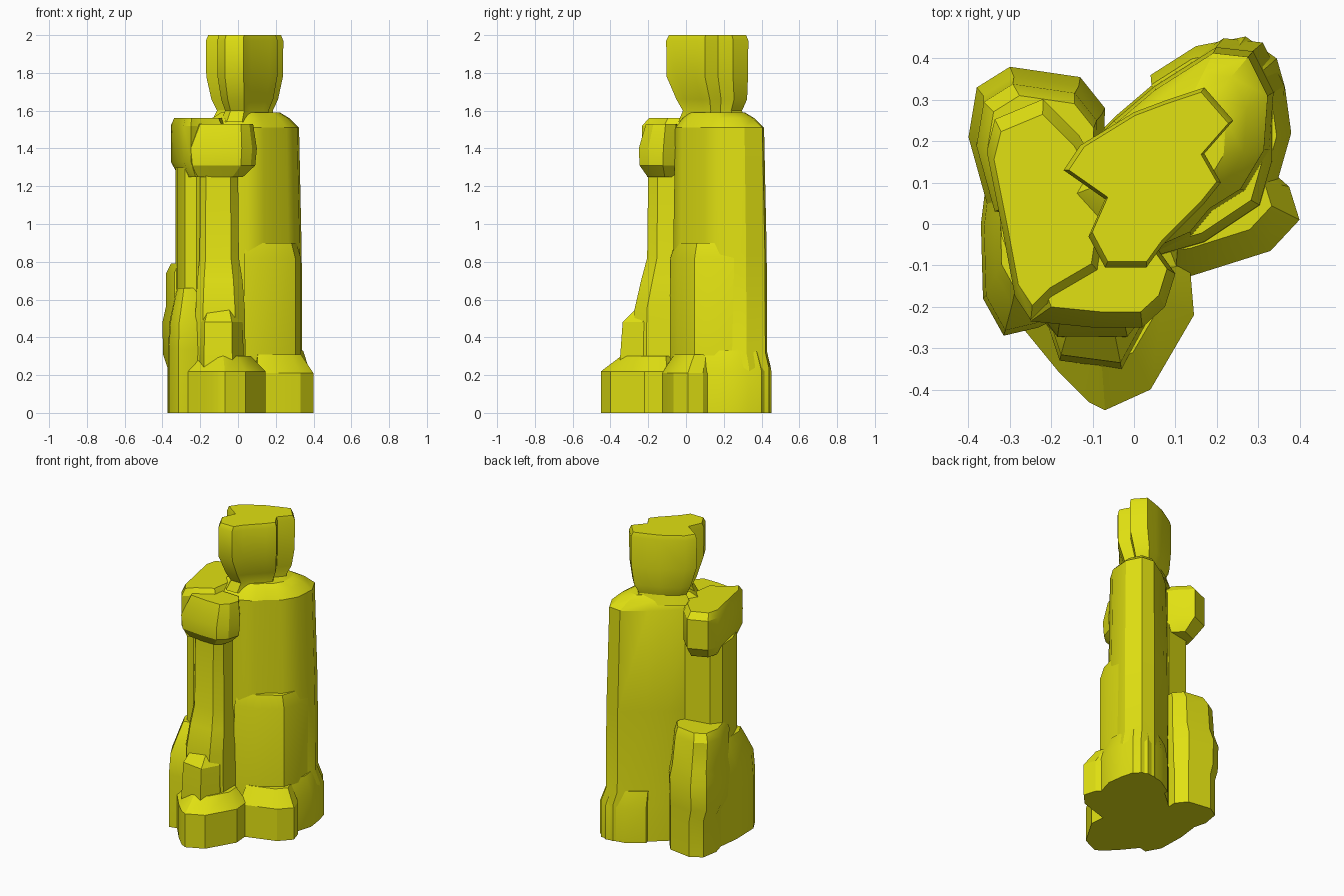
import bpy, bmesh, math

stone = bpy.data.materials.new("yellow")
stone.diffuse_color = (0.75, 0.75, 0.006, 1)


def loft(name, outline, levels, pivot=None):
    """Stack copies of a plan outline; each level is (z, scale, dx, dy)."""
    n = len(outline)
    px, py = pivot or (sum(p[0] for p in outline) / n, sum(p[1] for p in outline) / n)
    bm = bmesh.new()
    rings = []
    for lv in levels:
        z, s, dx, dy = (tuple(lv) + (0, 0))[:4]
        rings.append([bm.verts.new((px + (x - px) * s + dx, py + (y - py) * s + dy, z))
                      for x, y in outline])
    for a, b in zip(rings, rings[1:]):
        for i in range(n):
            j = (i + 1) % n
            bm.faces.new((a[i], a[j], b[j], b[i]))
    bm.faces.new(rings[0][::-1])
    bm.faces.new(rings[-1])
    bmesh.ops.recalc_face_normals(bm, faces=bm.faces)
    me = bpy.data.meshes.new(name)
    bm.to_mesh(me)
    bm.free()
    me.materials.append(stone)
    ob = bpy.data.objects.new(name, me)
    bpy.context.collection.objects.link(ob)
    bpy.ops.object.select_all(action='DESELECT')
    ob.select_set(True)
    bpy.context.view_layer.objects.active = ob
    bpy.ops.object.shade_smooth_by_angle(angle=math.radians(28))
    return ob


# Main robed body, stretched along the diagonal
loft("robe",
     [(-0.10, -0.06), (0.05, -0.07), (0.14, -0.03), (0.19, 0.03), (0.27, 0.08), (0.33, 0.18),
      (0.34, 0.32), (0.29, 0.42), (0.20, 0.43), (0.05, 0.335), (-0.05, 0.25), (-0.13, 0.17),
      (-0.20, 0.05)],
     [(0, 1.05, 0.01, 0.005), (0.24, 1.05, 0.01, 0.005), (0.32, 1), (0.85, 0.99),
      (1.51, 0.94), (1.56, 0.76), (1.59, 0.58)], pivot=(0.06, 0.15))

# Wider lower front panel of the robe
loft("robe_panel",
     [(0.03, -0.085), (0.17, -0.045), (0.305, 0.045), (0.335, 0.15), (0.335, 0.30), (0.1, 0.2)],
     [(0.2, 1), (0.82, 0.99), (0.90, 0.88)], pivot=(0.12, 0.15))

# Neck and head
loft("head",
     [(-0.17, 0.13), (-0.13, 0.19), (0.0, 0.27), (0.08, 0.30), (0.17, 0.33), (0.24, 0.25),
      (0.17, 0.17), (0.21, 0.10), (0.17, 0.05), (0.07, -0.05), (0.03, -0.105), (-0.07, -0.105),
      (-0.11, -0.03), (-0.07, 0.06)],
     [(1.54, 0.82, -0.01, 0.02), (1.60, 0.72, 0, 0.02), (1.66, 0.86, 0, 0.02), (1.78, 0.99),
      (1.97, 1), (2.0, 0.94)],
     pivot=(0.04, 0.14))

# Left shoulder and upper arm
loft("left_shoulder",
     [(-0.36, 0.18), (-0.34, 0.26), (-0.22, 0.31), (-0.13, 0.22), (-0.05, 0.08), (-0.08, -0.12),
      (-0.20, -0.19), (-0.25, -0.24), (-0.29, -0.18), (-0.32, -0.02)],
     [(1.25, 0.80, 0.02, -0.02), (1.33, 0.97), (1.52, 0.97), (1.56, 0.84)])

# Raised hand in front
loft("front_hand",
     [(-0.28, -0.15), (-0.25, -0.235), (-0.10, -0.25), (0.02, -0.25), (0.075, -0.20),
      (0.10, -0.12), (0.05, -0.05), (-0.22, -0.04)],
     [(1.25, 0.70, -0.02, 0.02), (1.31, 0.95), (1.40, 1), (1.53, 0.80, 0.015, 0.02)])

# Left side column hanging below the shoulder
loft("left_column",
     [(-0.33, 0.09), (-0.28, 0.15), (-0.12, 0.18), (-0.08, -0.08), (-0.22, -0.15),
      (-0.28, -0.13), (-0.32, -0.03)],
     [(0.3, 1.0), (1.30, 1.0)])

# Front column swelling towards the foot
loft("front_column",
     [(-0.20, -0.16), (-0.17, -0.20), (-0.04, -0.20), (0.0, -0.15), (0.0, 0.0), (-0.20, 0.0)],
     [(0.15, 1.35, 0.0, -0.03), (0.55, 1.3, 0.0, -0.03), (0.70, 1.2, 0, -0.01),
      (0.82, 1.04), (1.30, 1.0)], pivot=(-0.12, -0.06))

# Knee block on the front
loft("front_knee",
     [(-0.18, -0.33), (-0.03, -0.35), (0.03, -0.24), (0.02, -0.12), (-0.20, -0.12),
      (-0.21, -0.24)],
     [(0.2, 1.0), (0.28, 1.0), (0.48, 0.96, 0, 0.01), (0.56, 0.72, 0, 0.06)])

# Lower left lumps, back and front
loft("left_back_lump",
     [(-0.40, 0.21), (-0.38, 0.33), (-0.30, 0.38), (-0.13, 0.355), (-0.07, 0.28), (-0.08, 0.0),
      (-0.35, 0.03)],
     [(0, 0.90, 0.01, 0.01), (0.24, 0.90, 0.01, 0.01), (0.31, 0.98), (0.48, 1),
      (0.56, 0.92, 0.005, -0.01), (0.74, 0.88, 0.0, -0.02), (0.79, 0.78, 0.01, -0.03)],
     pivot=(-0.24, 0.2))
loft("left_front_lump",
     [(-0.365, -0.18), (-0.315, -0.27), (-0.23, -0.25), (-0.10, -0.18), (-0.10, 0.12),
      (-0.35, 0.16), (-0.37, 0.0)],
     [(0, 1), (0.34, 1), (0.48, 0.93), (0.60, 0.80, 0.01, 0.04), (0.66, 0.66, 0.01, 0.05)])

# Spreading hem at the base
loft("front_hem",
     [(-0.07, -0.45), (0.04, -0.40), (0.145, -0.22), (0.135, -0.10), (0.0, 0.0), (-0.25, 0.0),
      (-0.27, -0.25), (-0.18, -0.36), (-0.11, -0.43)],
     [(0, 1), (0.22, 1), (0.30, 0.68, -0.01, 0.04)])
loft("right_hem",
     [(0.10, -0.13), (0.14, -0.125), (0.33, -0.065), (0.40, 0.01), (0.375, 0.09),
      (0.25, 0.20), (0.05, 0.10)],
     [(0, 1), (0.21, 1), (0.31, 0.76)], pivot=(0.12, 0.15))
loft("back_hem",
     [(0.38, 0.22), (0.365, 0.33), (0.345, 0.40), (0.27, 0.453), (0.15, 0.43), (0.04, 0.36),
      (0.1, 0.1), (0.34, 0.08)],
     [(0, 1), (0.22, 1), (0.33, 0.89)], pivot=(0.06, 0.15))
